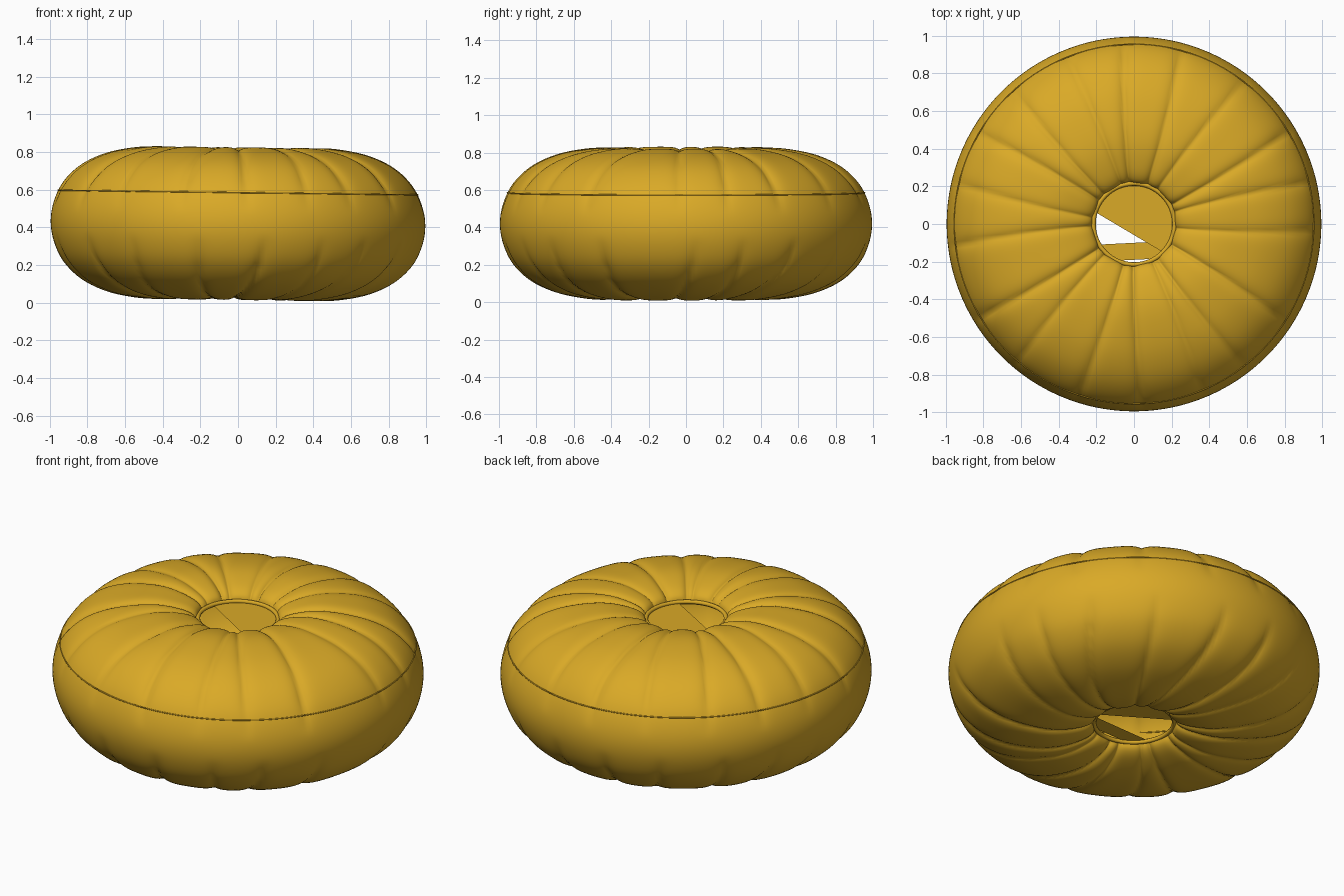
import bpy, bmesh, math
from mathutils import Vector

if "Cube" in bpy.data.objects:
    bpy.data.objects.remove(bpy.data.objects["Cube"])

gold = bpy.data.materials.new("mustard gold")
gold.diffuse_color = (0.70, 0.40, 0.02, 1)
gold.use_nodes = True
gold.node_tree.nodes["Principled BSDF"].inputs["Base Color"].default_value = gold.diffuse_color
MID = 0.42
SEG = 320


def finish(name, bm, smooth=True):
    mesh = bpy.data.meshes.new(name)
    bm.to_mesh(mesh)
    bm.free()
    mesh.materials.append(gold)
    ob = bpy.data.objects.new(name, mesh)
    bpy.context.collection.objects.link(ob)
    for p in mesh.polygons:
        p.use_smooth = smooth
    return ob


def tilt(x, z):
    # the cushion leans slightly to the right
    return z - 0.013 * x


def spline(pts, steps):
    # Catmull-Rom curve through the profile points
    out = []
    for i in range(len(pts) - 1):
        a, b, c, d = (Vector(pts[min(max(k, 0), len(pts) - 1)]) for k in range(i - 1, i + 3))
        for s in range(steps):
            t = s / steps
            out.append(0.5 * (2 * b + (c - a) * t + (2 * a - 5 * b + 4 * c - d) * t * t
                              + (3 * b - a - 3 * c + d) * t ** 3))
    out.append(Vector(pts[-1]))
    return out


# half profile (radius, height above the middle), mirrored to the underside
half = [(.215, .30), (.235, .345), (.30, .378), (.42, .402), (.55, .397), (.70, .366),
        (.83, .305), (.925, .215), (.977, .11), (.995, 0)]
profile = spline(half + [(r, -z) for r, z in reversed(half[:-1])], 5)

# pleat directions in degrees, at the rim
pleats = [-2, 13, 31, 52, 75, 93, 112, 132, 150, 167, 187, 211, 230, 252, 273, 292, 308, 327]


def pleat_depth(deg, r, z):
    """Depth of the sewn pleats, fading out around the side."""
    fade = min(1, max(0, (abs(z) - 0.06) / 0.18))
    total = 0
    for k, p in enumerate(pleats):
        sway = (1 - r) * (5 if k % 2 else -5)
        if z < 0:
            sway += 14 * (r - 0.6)
        d = (deg - p - sway + 180) % 360 - 180
        dist = math.radians(d) * r
        width = 0.012 + 0.025 * r
        strength = 0.016 + 0.008 * ((k * 7) % 3) / 2
        # sharp fold with a soft swell beside it
        total += strength * (math.exp(-abs(dist) / width) - 0.16 * math.exp(-(dist / 0.11) ** 2))
    return total * fade


# pleated cushion cover
bm = bmesh.new()
rings = []
for i, p in enumerate(profile):
    a = profile[max(i - 1, 0)]
    b = profile[min(i + 1, len(profile) - 1)]
    t = (b - a).normalized()
    n = Vector((-t.y, t.x))
    ring = []
    edge = min(1, i / 4, (len(profile) - 1 - i) / 4)
    for s in range(SEG):
        ang = 2 * math.pi * s / SEG
        q = p - n * pleat_depth(math.degrees(ang), p.x, p.y) * edge
        x, y = q.x * math.cos(ang), q.x * math.sin(ang)
        ring.append(bm.verts.new((x, y, tilt(x, MID + q.y))))
    rings.append(ring)
for lo, hi in zip(rings, rings[1:]):
    for s in range(SEG):
        e = (s + 1) % SEG
        bm.faces.new((lo[s], hi[s], hi[e], lo[e]))
bmesh.ops.recalc_face_normals(bm, faces=bm.faces)
finish("cushion_cover", bm)


def piping(name, radius, thick, z0):
    # thin round cord sewn in a circle
    bm = bmesh.new()
    grid = []
    for s in range(96):
        a = 2 * math.pi * s / 96
        row = []
        for k in range(8):
            b = 2 * math.pi * k / 8
            r = radius + thick * math.cos(b)
            x, y = r * math.cos(a), r * math.sin(a)
            row.append(bm.verts.new((x, y, tilt(x, z0 + thick * math.sin(b)))))
        grid.append(row)
    for s in range(96):
        for k in range(8):
            bm.faces.new((grid[s][k], grid[(s + 1) % 96][k],
                          grid[(s + 1) % 96][(k + 1) % 8], grid[s][(k + 1) % 8]))
    finish(name, bm)


piping("top_piping", 0.215, 0.012, 0.735)
piping("bottom_piping", 0.215, 0.012, 0.105)
# side seam, almost buried in the cover
piping("side_seam", 0.955, 0.0035, 0.585)


def panel(name, z, cuts):
    # round centre panel trimmed by straight cuts: (point, direction to remove)
    bm = bmesh.new()
    bmesh.ops.create_circle(bm, cap_ends=True, segments=64, radius=0.21)
    for co, no in cuts:
        bmesh.ops.bisect_plane(bm, geom=bm.verts[:] + bm.edges[:] + bm.faces[:],
                               plane_co=co, plane_no=no, clear_outer=True)
    for v in bm.verts:
        v.co.z = tilt(v.co.x, z)
    finish(name, bm, False)


# partly open centre panels
panel("top_panel", 0.73, [((-.2, .06, 0), (-.51, -.86, 0))])
panel("bottom_panel_large", 0.11, [((.025, .043, 0), (-.51, -.86, 0))])
panel("bottom_panel_strip", 0.11, [((0, -.10, 0), (-.05, 1, 0)),
                                   ((0, -.19, 0), (.05, -1, 0))])
